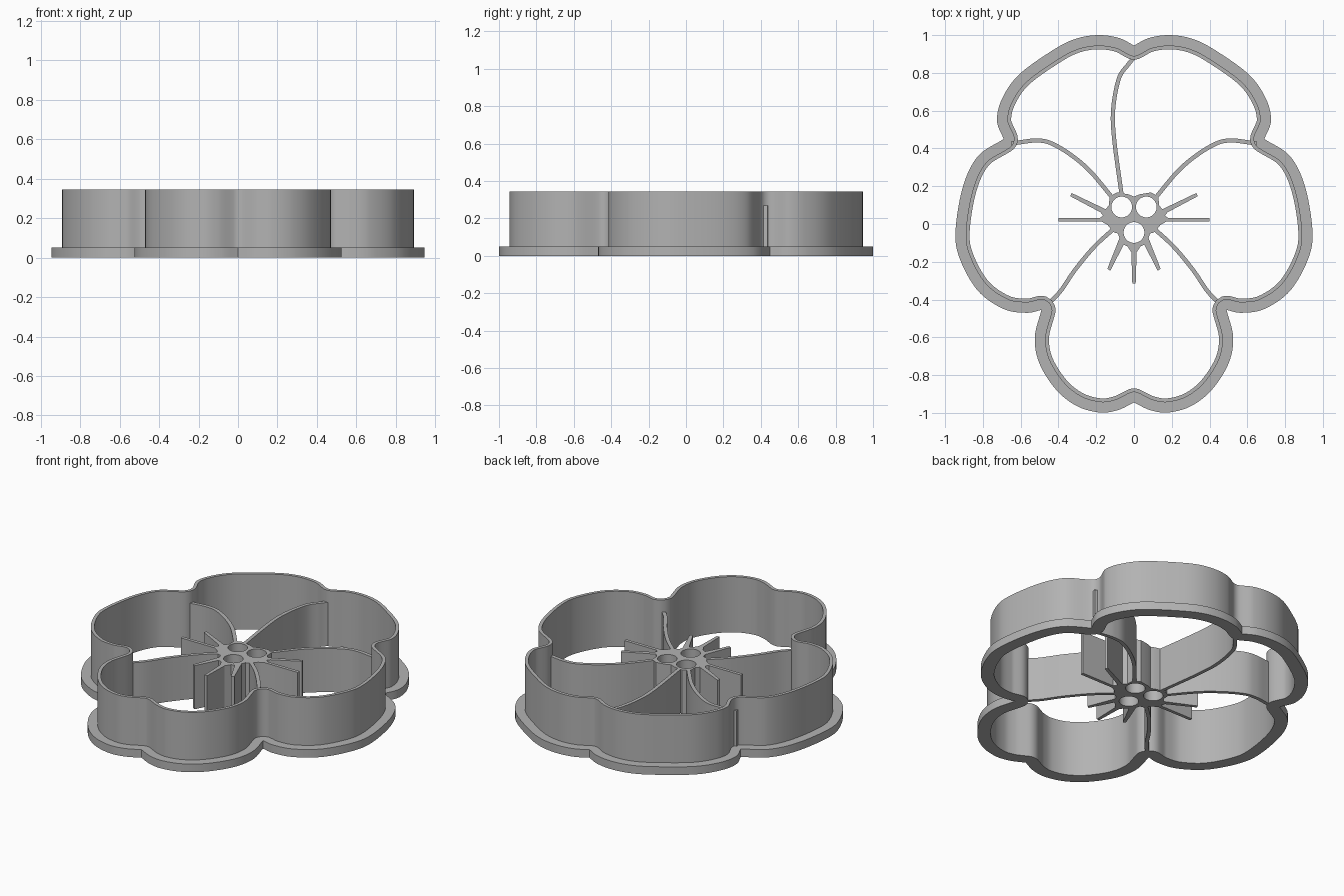
import bpy, bmesh, math
from mathutils import Vector

if "Cube" in bpy.data.objects:
    bpy.data.objects.remove(bpy.data.objects["Cube"])

H_WALL, H_FLANGE, H_VEIN = 0.345, 0.05, 0.27

grey = bpy.data.materials.new("plain grey")
grey.diffuse_color = (0.45, 0.45, 0.45, 1)
grey.use_nodes = True
grey.node_tree.nodes["Principled BSDF"].inputs["Base Color"].default_value = grey.diffuse_color


def spline(pts, steps=10):
    """Catmull-Rom samples with the right-hand normal of each one."""
    p = [Vector(q) for q in pts]
    p = [2 * p[0] - p[1]] + p + [2 * p[-1] - p[-2]]
    out = []
    for i in range(1, len(p) - 2):
        a, b, c, d = p[i - 1:i + 3]
        last = i == len(p) - 3
        for k in range(steps + (1 if last else 0)):
            t = k / steps
            pos = 0.5 * (2*b + (c-a)*t + (2*a-5*b+4*c-d)*t*t + (3*b-a-3*c+d)*t**3)
            tan = 0.5 * ((c-a) + 2*(2*a-5*b+4*c-d)*t + 3*(3*b-a-3*c+d)*t*t)
            tan.normalize()
            out.append((pos, Vector((tan.y, -tan.x))))
    return out


def finish(ob):
    ob.data.materials.clear()
    ob.data.materials.append(grey)
    bpy.ops.object.select_all(action='DESELECT')
    ob.select_set(True)
    bpy.context.view_layer.objects.active = ob
    bpy.ops.object.shade_smooth_by_angle(angle=math.radians(30))


def sweep(name, path, profile, closed):
    """Carry a (side offset, height) profile along a flat path."""
    bm = bmesh.new()
    rows = [[bm.verts.new((*(p + n * d), z)) for d, z in profile] for p, n in path]
    m = len(profile)
    for i in range(len(rows) - (0 if closed else 1)):
        r, s = rows[i], rows[(i + 1) % len(rows)]
        for j in range(m):
            k = (j + 1) % m
            bm.faces.new((r[j], r[k], s[k], s[j]))
    if not closed:
        bm.faces.new(rows[0])
        bm.faces.new(rows[-1])
    bmesh.ops.remove_doubles(bm, verts=bm.verts, dist=1e-5)
    bmesh.ops.recalc_face_normals(bm, faces=bm.faces)
    me = bpy.data.meshes.new(name)
    bm.to_mesh(me)
    bm.free()
    ob = bpy.data.objects.new(name, me)
    bpy.context.collection.objects.link(ob)
    finish(ob)


def mirror(pts):
    return [(-x, y) for x, y in pts]


# Petal outline: three right-hand lobes clockwise from the top notch, then mirrored
lobes = [
    [(0, .945), (.08, .985), (.19, 1.0), (.31, .98), (.43, .92), (.61, .79),
     (.70, .66), (.725, .545), (.69, .45)],
    [(.69, .45), (.825, .36), (.905, .2), (.945, -.04), (.92, -.19), (.825, -.355),
     (.69, -.45), (.57, -.47), (.49, -.455)],
    [(.49, -.455), (.525, -.6), (.5, -.74), (.41, -.88), (.30, -.965), (.18, -.998),
     (.085, -.985), (0, -.945)],
]
lobes += [mirror(l)[::-1] for l in reversed(lobes)]
sampled = [spline(l) for l in lobes]
outline = []
for i, lobe in enumerate(sampled):
    outline += lobe
    p, n0 = lobe[-1]
    n1 = sampled[(i + 1) % len(sampled)][0][1]
    for k in range(1, 6):                       # rounded turn at each notch
        outline.append((p, n0.lerp(n1, k / 6).normalized()))

# Cutting wall with its base flange
sweep("cutter_wall", outline,
      [(0, 0), (0, H_FLANGE), (.055, H_FLANGE), (.055, H_WALL), (.075, H_WALL), (.075, 0)],
      True)

# Petal dividing walls
upper = [(.65, .425), (.60, .433), (.52, .442), (.445, .43), (.34, .37), (.233, .28), (.115, .14)]
lower = [(.44, -.41), (.385, -.35), (.31, -.24), (.206, -.116), (.095, -.015)]
top = [(0, .88), (-.03, .845), (-.08, .77), (-.11, .61), (-.105, .45), (-.065, .15)]
rib = [(-.011, 0), (-.011, H_VEIN), (.011, H_VEIN), (.011, 0)]
for name, path in (("upper_divider_right", upper), ("upper_divider_left", mirror(upper)),
                   ("lower_divider_right", lower), ("lower_divider_left", mirror(lower)),
                   ("top_divider", top)):
    sweep(name, spline(path), rib, False)

# Flower centre with rays and three round holes, as a filled extruded curve
half = [(.03, .157), (.09, .167), (.13, .145), (.132, .1), (.15, .078), (.33, .164), (.337, .147),
        (.178, .062), (.165, .046), (.18, .032), (.4, .032), (.4, .012), (.17, .012), (.14, -.005),
        (.12, -.03), (.105, -.045), (.085, -.05), (.077, -.075), (.141, -.237), (.125, -.247),
        (.055, -.11), (.035, -.118), (.014, -.15), (.009, -.315)]
shapes = [[(0, .145)] + half + mirror(half)[::-1]]
for cx, cy in ((-.065, .09), (.065, .09), (0, -.045)):
    shapes.append([(cx + .055 * math.cos(a * math.pi / 20), cy + .055 * math.sin(a * math.pi / 20))
                   for a in range(40)])
cu = bpy.data.curves.new("flower_centre", 'CURVE')
cu.dimensions, cu.fill_mode, cu.extrude = '2D', 'BOTH', H_VEIN / 2
for pts in shapes:
    s = cu.splines.new('POLY')
    s.points.add(len(pts) - 1)
    for q, (x, y) in zip(s.points, pts):
        q.co = (x, y, 0, 1)
    s.use_cyclic_u = True
centre = bpy.data.objects.new("flower_centre", cu)
bpy.context.collection.objects.link(centre)
centre.location.z = H_VEIN / 2
bpy.ops.object.select_all(action='DESELECT')
centre.select_set(True)
bpy.context.view_layer.objects.active = centre
bpy.ops.object.convert(target='MESH')
centre = bpy.context.view_layer.objects.active
bm = bmesh.new()
bm.from_mesh(centre.data)
bmesh.ops.remove_doubles(bm, verts=bm.verts, dist=1e-5)
bmesh.ops.recalc_face_normals(bm, faces=bm.faces)
bm.to_mesh(centre.data)
bm.free()
finish(centre)
